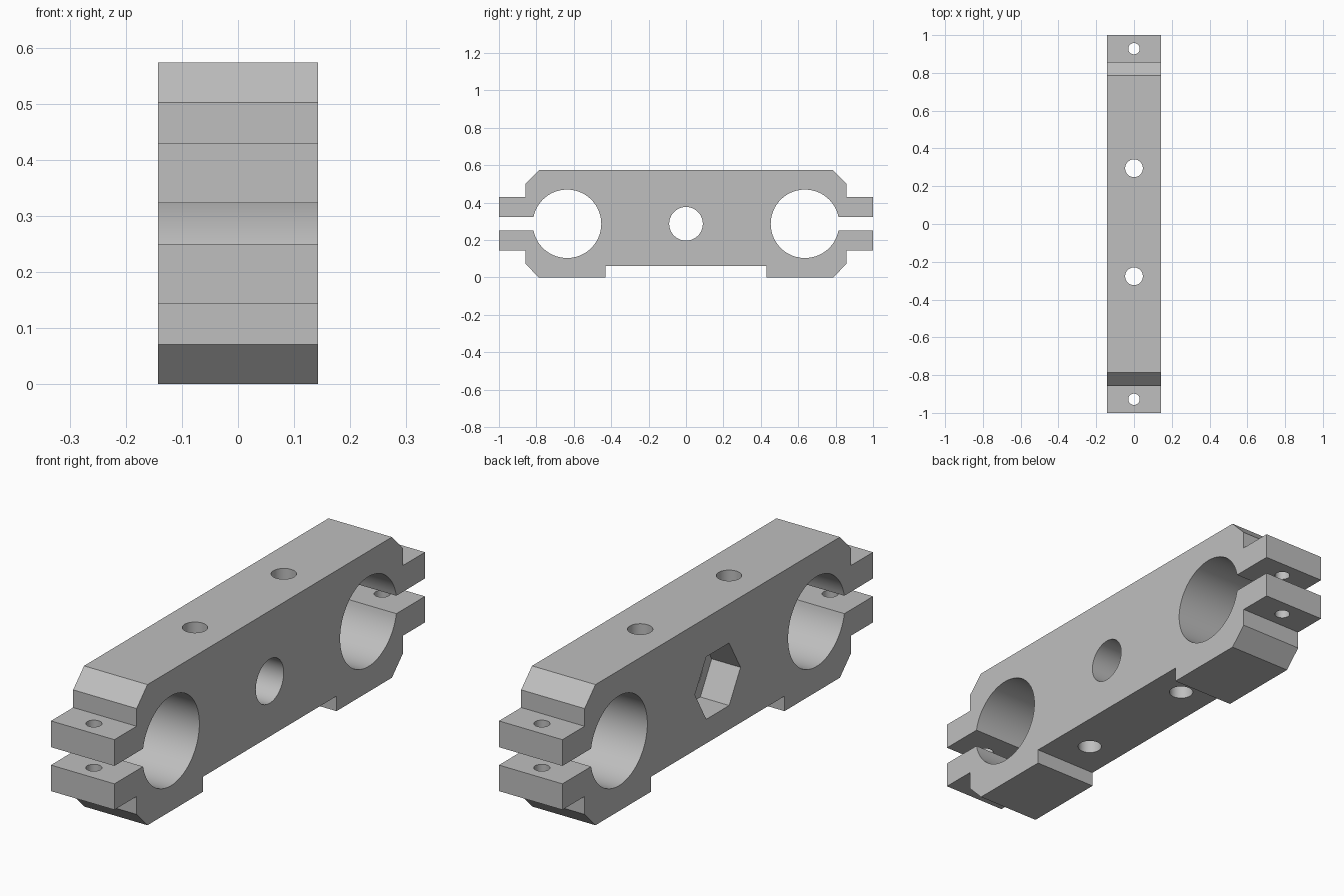
import bpy, bmesh, math
from mathutils import Matrix

if "Cube" in bpy.data.objects:
    bpy.data.objects.remove(bpy.data.objects["Cube"])

HALF_W = 0.143          # half width along x
MID_Z = 0.2865          # height of the clamp centre line
BORE_Y, BORE_R = 0.636, 0.183
SLOT = 0.0365           # half height of the clamp slot

grey = bpy.data.materials.new("machined grey")
grey.use_nodes = True
colour = (0.52, 0.52, 0.52, 1)
grey.diffuse_color = colour
grey.node_tree.nodes["Principled BSDF"].inputs["Base Color"].default_value = colour


def make_object(name, bm):
    bmesh.ops.recalc_face_normals(bm, faces=bm.faces)
    mesh = bpy.data.meshes.new(name)
    bm.to_mesh(mesh)
    bm.free()
    mesh.materials.append(grey)
    obj = bpy.data.objects.new(name, mesh)
    bpy.context.collection.objects.link(obj)
    return obj


def half_profile():
    """Outline of the +y half, from top centre round to bottom centre."""
    pts = [(0.787, 0.573), (0.857, 0.502), (0.857, 0.43), (1, 0.43), (1, MID_Z + SLOT)]
    # bore arc, entered and left through the slot
    start = math.asin(SLOT / BORE_R)
    steps = 72
    for i in range(steps + 1):
        a = start + (2 * math.pi - 2 * start) * i / steps
        pts.append((BORE_Y + BORE_R * math.cos(a), MID_Z + BORE_R * math.sin(a)))
    pts += [(1, MID_Z - SLOT), (1, 0.144), (0.857, 0.144), (0.857, 0.071),
            (0.787, 0), (0.43, 0), (0.43, 0.061)]
    return pts


# Clamp block: mirrored profile pushed out along x
half = half_profile()
outline = half + [(-y, z) for y, z in reversed(half)]
bm = bmesh.new()
face = bm.faces.new([bm.verts.new((-HALF_W, y, z)) for y, z in outline])
extruded = bmesh.ops.extrude_face_region(bm, geom=[face])
moved = [g for g in extruded["geom"] if isinstance(g, bmesh.types.BMVert)]
bmesh.ops.translate(bm, verts=moved, vec=(2 * HALF_W, 0, 0))
block = make_object("clamp_block", bm)


def drill(name, axis, centre, radius, depth, sides=48):
    """Cut a round or polygonal hole through the block."""
    matrix = Matrix.Translation(centre)
    if axis == "x":
        matrix = matrix @ Matrix.Rotation(math.pi / 2, 4, "Y")
        if sides == 6:   # flats at top and bottom
            matrix = matrix @ Matrix.Rotation(math.pi / 2, 4, "Z")
    cutter_bm = bmesh.new()
    bmesh.ops.create_cone(cutter_bm, cap_ends=True, segments=sides, radius1=radius,
                          radius2=radius, depth=depth, matrix=matrix)
    if sides == 6:
        # turn the hexagon so that a corner points along y
        far = max(abs(v.co.z - centre[2]) for v in cutter_bm.verts)
        if far > radius * 0.95:
            bmesh.ops.rotate(cutter_bm, verts=cutter_bm.verts, cent=centre,
                             matrix=Matrix.Rotation(math.pi / 6, 3, "X"))
    cutter = make_object(name, cutter_bm)
    cutter.hide_render = True
    mod = block.modifiers.new(name, "BOOLEAN")
    mod.operation = "DIFFERENCE"
    mod.solver = "EXACT"
    mod.object = cutter
    bpy.context.view_layer.objects.active = block
    bpy.ops.object.modifier_apply(modifier=name)
    bpy.data.objects.remove(cutter)


# Cross hole with its hexagonal nut pocket on the -x side
POCKET = 0.13
drill("cross_hole", "x", (0, 0, MID_Z), 0.09, 1)
drill("nut_pocket", "x", (-HALF_W - 0.1 + POCKET / 2, 0, MID_Z), 0.147, POCKET + 0.2, 6)

# Vertical mounting holes and clamp screw holes
for y in (0.295, -0.277):
    drill("mounting_hole", "z", (0, y, 0.3), 0.047, 1)
for y in (0.928, -0.928):
    drill("screw_hole", "z", (0, y, 0.3), 0.03, 1, 32)

bpy.ops.object.select_all(action="DESELECT")
block.select_set(True)
bpy.context.view_layer.objects.active = block
bpy.ops.object.shade_smooth_by_angle(angle=math.radians(30))
